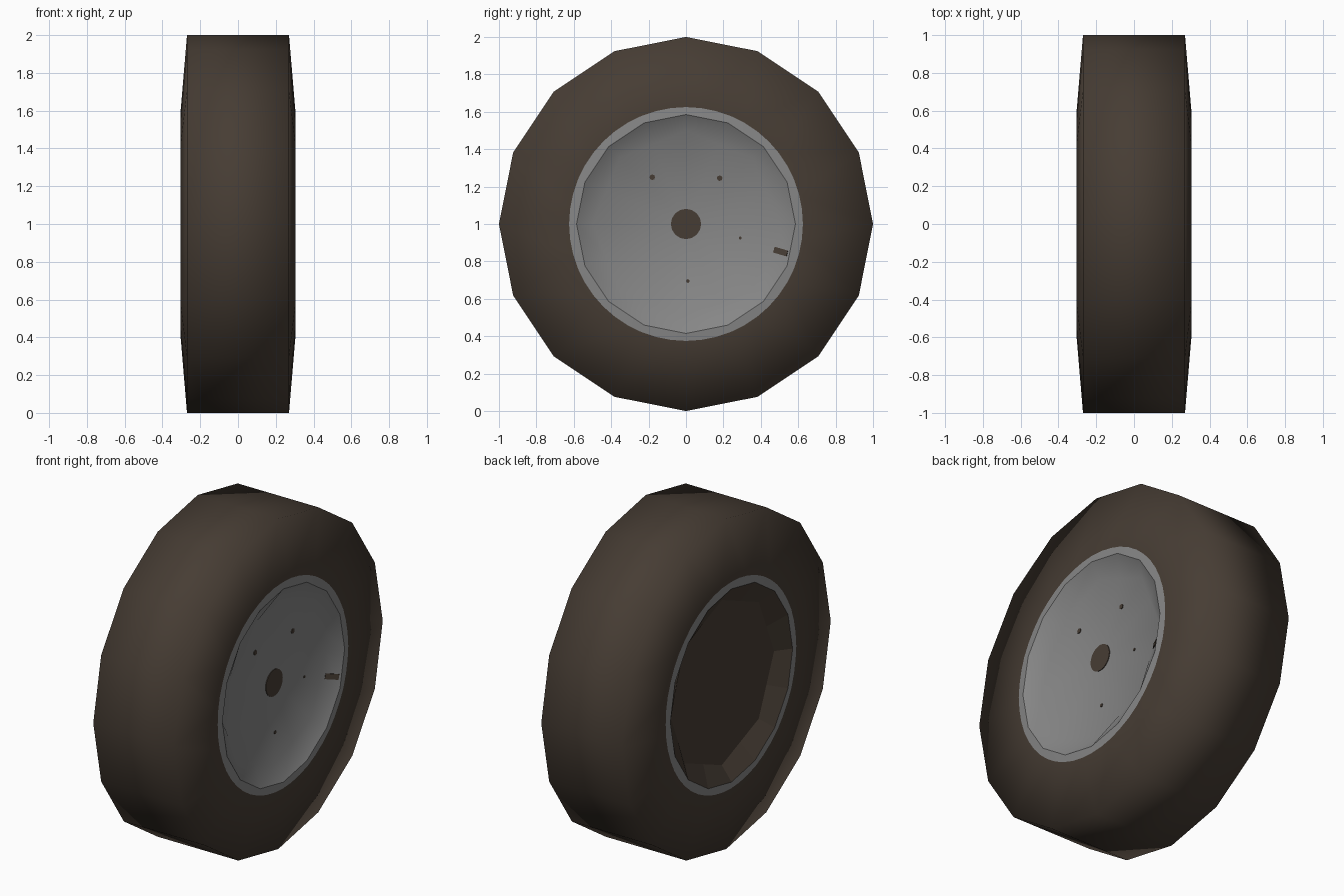
import bpy, bmesh, math
from mathutils import Vector, Matrix

if "Cube" in bpy.data.objects:
    bpy.data.objects.remove(bpy.data.objects["Cube"])


def material(name, rgb):
    m = bpy.data.materials.new(name)
    m.diffuse_color = (*rgb, 1)
    m.use_nodes = True
    m.node_tree.nodes["Principled BSDF"].inputs["Base Color"].default_value = m.diffuse_color
    return m


RUBBER = material("dark brown rubber", (0.062, 0.046, 0.034))
STEEL = material("grey steel", (0.24, 0.24, 0.24))

R_OUT, X_OUT = 1.0, 0.27      # tread edge
R_RIM, X_RIM = 0.585, 0.305   # rim lip
R_MID = 0.625                 # where the grey paint ends
R_DISC, X_DISC = 0.50, 0.24   # octagonal wheel disc
N = 16


def poly_radius(r, n, a):
    """Radius of a regular n-gon at angle a (a corner lies at angle 0)."""
    step = 2 * math.pi / n
    return r * math.cos(step / 2) / math.cos(a % step - step / 2)


def ring(bm, count, x, r, n=None):
    verts = []
    for i in range(count):
        a = 2 * math.pi * i / count
        q = poly_radius(r, n, a) if n else r
        verts.append(bm.verts.new((x, q * math.cos(a), q * math.sin(a))))
    return verts


def paint_ring(bm, side):
    """48-point circle lying on the 16-sided sidewall."""
    verts = []
    for i in range(3 * N):
        a = 2 * math.pi * i / (3 * N)
        ro, ri = poly_radius(R_OUT, N, a), poly_radius(R_RIM, N, a)
        t = (ro - R_MID) / (ro - ri)
        x = side * (X_OUT + t * (X_RIM - X_OUT))
        verts.append(bm.verts.new((x, R_MID * math.cos(a), R_MID * math.sin(a))))
    return verts


def bridge(bm, a, b, mat=0):
    """Join two rings of equal count, or a 16-ring to a 48-ring."""
    n = len(a)
    for i in range(n):
        j = (i + 1) % n
        if len(b) == n:
            polys = [(a[i], a[j], b[j], b[i])]
        else:
            m = [b[(3 * i + k) % len(b)] for k in range(4)]
            polys = [(a[i], m[0], m[1]), (a[i], m[1], m[2], a[j]), (a[j], m[2], m[3])]
        for p in polys:
            bm.faces.new(p).material_index = mat


def finish(bm, name, mats, smooth=True):
    # face every polygon outward: tread radially, the sides along x
    bm.normal_update()
    for f in bm.faces:
        c = f.calc_center_median()
        ref = Vector((0, c.y, c.z)) if abs(c.x) < 0.05 else Vector((c.x, 0, 0))
        if f.normal.dot(ref) < 0:
            f.normal_flip()
        f.smooth = smooth
    me = bpy.data.meshes.new(name)
    bm.to_mesh(me)
    bm.free()
    for m in mats:
        me.materials.append(m)
    ob = bpy.data.objects.new(name, me)
    ob.location.z = 1
    bpy.context.collection.objects.link(ob)
    return ob


# tire: tread, sidewalls and the grey rim lip on both sides
bm = bmesh.new()
outer = {s: ring(bm, N, s * X_OUT, R_OUT) for s in (-1, 1)}
bridge(bm, outer[-1], outer[1])
for s in (-1, 1):
    mid = paint_ring(bm, s)
    bridge(bm, outer[s], mid)
    bridge(bm, ring(bm, N, s * X_RIM, R_RIM), mid, 1)
finish(bm, "tire", [RUBBER, STEEL])


# recessed wheel discs: grey dish outside, dark hollow on the inner side
def dish(name, side, mat, smooth):
    bm = bmesh.new()
    lip = ring(bm, N, side * X_RIM, R_RIM)
    disc = ring(bm, N, side * X_DISC, R_DISC, 8)
    bridge(bm, lip, disc)
    hub = bm.verts.new((side * X_DISC, 0, 0))
    for i in range(N):
        bm.faces.new((disc[i], disc[(i + 1) % N], hub))
    finish(bm, name, [mat], smooth)


dish("wheel_disc", 1, STEEL, True)
dish("inner_hollow", -1, RUBBER, False)


# hub hole and bolt spots as thin plates on the disc
def spot(name, y, z, r, count):
    bm = bmesh.new()
    bmesh.ops.create_cone(bm, cap_ends=True, segments=count, radius1=r, radius2=r, depth=0.004,
                          matrix=Matrix.Translation((X_DISC + 0.002, y, z))
                          @ Matrix.Rotation(math.pi / 2, 4, 'Y'))
    bmesh.ops.recalc_face_normals(bm, faces=bm.faces)
    me = bpy.data.meshes.new(name)
    bm.to_mesh(me)
    bm.free()
    me.materials.append(RUBBER)
    ob = bpy.data.objects.new(name, me)
    ob.location.z = 1
    bpy.context.collection.objects.link(ob)


spot("hub_hole", 0, 0, 0.08, 32)
for i, (y, z, r) in enumerate([(-0.18, 0.25, 0.015), (0.18, 0.245, 0.015),
                               (0.01, -0.305, 0.01), (0.29, -0.075, 0.008)]):
    spot(f"bolt_spot_{i + 1}", y, z, r, 8)

# valve mark: thin plate lying on the sloped dish wall
radial = Vector((0, 0.96, -0.28)).normalized()
along = (radial * 0.115 + Vector((0.065, 0, 0))).normalized()
across = Vector((1, 0, 0)).cross(radial)
up = along.cross(across)
if up.x < 0:
    up, across = -up, -across
pos = radial * 0.528 + Vector((0.274, 0, 0))
frame = Matrix((along, across, up)).transposed().to_4x4()
bm = bmesh.new()
bmesh.ops.create_cube(bm, size=1, matrix=Matrix.Translation(pos) @ frame
                      @ Matrix.Diagonal((0.085, 0.032, 0.008, 1)))
bmesh.ops.recalc_face_normals(bm, faces=bm.faces)
me = bpy.data.meshes.new("valve_mark")
bm.to_mesh(me)
bm.free()
me.materials.append(RUBBER)
valve = bpy.data.objects.new("valve_mark", me)
valve.location.z = 1
bpy.context.collection.objects.link(valve)
